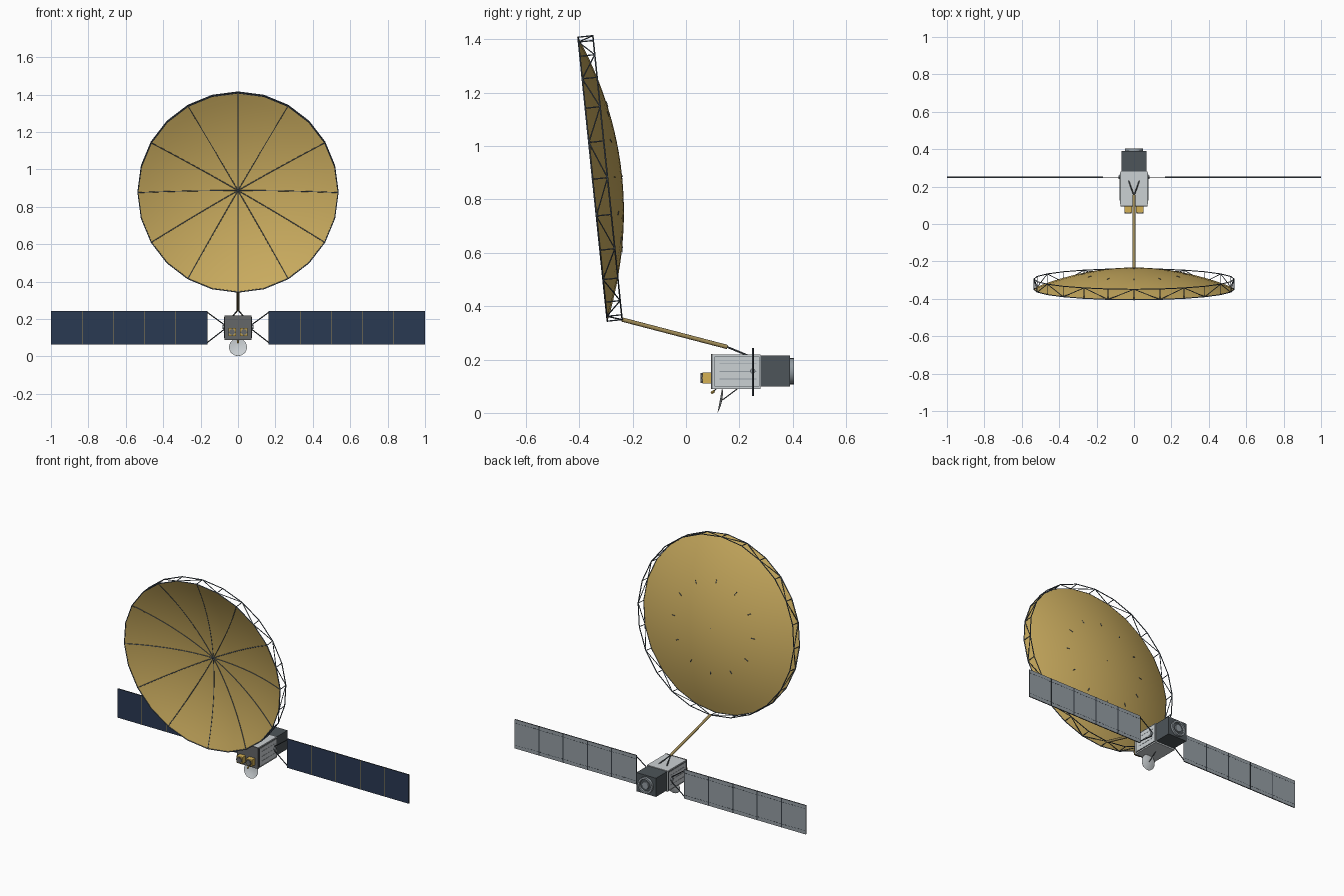
import bpy, bmesh, math
from mathutils import Vector, Matrix

if "Cube" in bpy.data.objects:
    bpy.data.objects.remove(bpy.data.objects["Cube"])


def material(name, r, g, b):
    m = bpy.data.materials.new(name)
    m.use_nodes = True
    m.diffuse_color = (r, g, b, 1)
    m.node_tree.nodes["Principled BSDF"].inputs["Base Color"].default_value = (r, g, b, 1)
    return m


GOLD = material("gold mesh", 0.61, 0.425, 0.118)
FEED = material("bright gold", 0.66, 0.44, 0.09)
DARK = material("dark frame", 0.035, 0.045, 0.057)
TRUSS = material("slate blue truss", 0.085, 0.11, 0.14)
TAN = material("tan boom", 0.34, 0.25, 0.09)
NAVY = material("navy cells", 0.023, 0.041, 0.086)
BACK = material("panel back grey", 0.30, 0.34, 0.37)
LIGHT = material("light grey", 0.60, 0.635, 0.655)
SLATE = material("slate grey", 0.075, 0.09, 0.10)
GREY = material("mid grey", 0.13, 0.135, 0.14)


def finish(name, bm, *mats, smooth=None):
    bmesh.ops.recalc_face_normals(bm, faces=bm.faces)
    mesh = bpy.data.meshes.new(name)
    bm.to_mesh(mesh)
    bm.free()
    ob = bpy.data.objects.new(name, mesh)
    bpy.context.collection.objects.link(ob)
    for m in mats:
        mesh.materials.append(m)
    if smooth:
        bpy.ops.object.select_all(action="DESELECT")
        ob.select_set(True)
        bpy.context.view_layer.objects.active = ob
        bpy.ops.object.shade_smooth_by_angle(angle=math.radians(smooth))
    return ob


def add_box(bm, lo, hi):
    lo, hi = Vector(lo), Vector(hi)
    mat = Matrix.Translation((lo + hi) / 2) @ Matrix.Diagonal((*(hi - lo), 1))
    bmesh.ops.create_cube(bm, size=1, matrix=mat)


def boxes(name, mat, *pairs):
    bm = bmesh.new()
    for lo, hi in pairs:
        add_box(bm, lo, hi)
    return finish(name, bm, mat)


def rods(name, mat, pairs, radius, sides=6):
    bm = bmesh.new()
    for a, b in pairs:
        a, b = Vector(a), Vector(b)
        d = b - a
        turn = d.to_track_quat("Z", "Y").to_matrix().to_4x4()
        bmesh.ops.create_cone(bm, cap_ends=True, segments=sides, radius1=radius, radius2=radius,
                              depth=d.length, matrix=Matrix.Translation((a + b) / 2) @ turn)
    return finish(name, bm, mat, smooth=40 if sides > 6 else None)


def lathe(name, mat, profile, centre, axis, sides=24):
    """Revolve (radius, height) pairs around an axis through centre."""
    turn = Matrix.Translation(centre) @ Vector(axis).to_track_quat("Z", "Y").to_matrix().to_4x4()
    bm = bmesh.new()
    loops = []
    for r, h in profile:
        if r == 0:
            loops.append([bm.verts.new(turn @ Vector((0, 0, h)))] * sides)
        else:
            loops.append([bm.verts.new(turn @ Vector((r * math.cos(t), r * math.sin(t), h)))
                          for t in (math.tau * i / sides for i in range(sides))])
    for p, q in zip(loops, loops[1:]):
        for i in range(sides):
            j = (i + 1) % sides
            bm.faces.new(dict.fromkeys((p[i], p[j], q[j], q[i])))
    return finish(name, bm, mat, smooth=35)


# Main reflector: shallow bowl opening toward the front
R, DEPTH, SIDES = 0.535, 0.11, 24
CENTRE = Vector((0, -0.35, 0.876))
UP = Vector((0, -0.11, 1.065)).normalized()
AXIS = Vector((0, UP.z, -UP.y))


def on_dish(r, i, d):
    t = math.tau * i / SIDES
    return CENTRE + Vector((r * math.cos(t), 0, 0)) + UP * (r * math.sin(t)) + AXIS * d


def bowl(f):
    return DEPTH * (1 - f * f)


STEPS = 12
bm = bmesh.new()
tip = bm.verts.new(on_dish(0, 0, DEPTH))
prev = None
for k in range(1, STEPS + 1):
    f = k / STEPS
    ring = [bm.verts.new(on_dish(R * f, i, bowl(f))) for i in range(SIDES)]
    for i in range(SIDES):
        j = (i + 1) % SIDES
        bm.faces.new((prev[i], prev[j], ring[j], ring[i]) if prev else (tip, ring[j], ring[i]))
    prev = ring
reflector = finish("reflector", bm, GOLD, smooth=40)
shell = reflector.modifiers.new("thickness", "SOLIDIFY")
shell.thickness, shell.offset, shell.use_rim = 0.002, 0, False

# Twelve ribs on the bowl, with pins through its back
ribs, pins = [], []
for i in range(0, SIDES, 2):
    pts = [on_dish(R * k / STEPS, i, bowl(k / STEPS) - 0.0016) for k in range(STEPS + 1)]
    ribs += zip(pts, pts[1:])
    pins.append((on_dish(R * 0.49, i, bowl(0.49) + 0.001), on_dish(R * 0.53, i, bowl(0.53) + 0.001)))
pins.append((on_dish(0, 0, DEPTH - 0.01), on_dish(0, 0, DEPTH + 0.004)))
rods("reflector_ribs", TRUSS, ribs, 0.0022)
rods("rib_pins", TRUSS, pins, 0.0024)

# Rim truss: two hoops, posts and alternating diagonals
hoops, web = [], []
for i in range(SIDES):
    a, b = on_dish(R, i, 0), on_dish(R, i + 1, 0)
    c, d = on_dish(R, i, 0.056), on_dish(R, i + 1, 0.056)
    hoops += [(a, b), (c, d)]
    web += [(a, c), (a, d) if i % 2 else (b, c)]
rods("truss_hoops", TRUSS, hoops, 0.003)
rods("truss_web", TRUSS, web, 0.0024)

# Boom and its fork
rods("reflector_boom", TAN, [((0, -0.24, 0.35), (0, 0.155, 0.247))], 0.008, 10)
rods("boom_fork", SLATE, [((0, 0.15, 0.249), (s * 0.028, 0.23, 0.216)) for s in (-1, 1)], 0.0035)


# Spacecraft body
def both_sides(inner, outer, lo, hi):
    """Mirrored pair of plates between two distances from the middle."""
    return [((min(s * inner, s * outer), *lo), (max(s * inner, s * outer), *hi)) for s in (-1, 1)]


boxes("body", LIGHT, ((-0.071, 0.1, 0.09), (0.071, 0.28, 0.219)))
boxes("front_plate", GREY, ((-0.073, 0.093, 0.089), (0.073, 0.1, 0.22)))
boxes("side_frames", SLATE, *both_sides(0.07, 0.0745, (0.106, 0.098), (0.276, 0.212)))
boxes("side_plates", LIGHT, *both_sides(0.0745, 0.076, (0.108, 0.1), (0.274, 0.21)))
boxes("side_grooves", BACK, *[p for z in (0.126, 0.154, 0.185)
                              for p in both_sides(0.076, 0.077, (0.125, z), (0.265, z + 0.0025))])
boxes("rear_module", SLATE, ((-0.067, 0.28, 0.099), (0.067, 0.39, 0.215)))
REAR, BACKWARD = (0, 0.387, 0.156), (0, 1, 0)
lathe("rear_ring", BACK, [(0, 0), (0.049, 0), (0.049, 0.017), (0.038, 0.017), (0.036, 0.005), (0, 0.005)],
      REAR, BACKWARD)
lathe("rear_recess", SLATE, [(0, 0.004), (0.0365, 0.004), (0.0365, 0.008), (0, 0.008)], REAR, BACKWARD)
lathe("rear_nozzle", BACK, [(0, 0.005), (0.024, 0.005), (0.021, 0.013), (0, 0.013)], REAR, BACKWARD)

# Pair of front feeds with notched dark caps inside a gold border
feeds, caps = [], []
for x in (-0.032, 0.032):
    feeds.append(((x - 0.02, 0.061, 0.11), (x + 0.02, 0.095, 0.151)))
    caps += [((x - w, 0.055, 0.1305 - h), (x + w, 0.062, 0.1305 + h))
             for w, h in ((0.013, 0.013), (0.019, 0.004), (0.004, 0.019))]
boxes("front_feeds", FEED, *feeds)
boxes("feed_caps", GREY, *caps)

# Small dish under the body
dish_axis = Vector((0, -0.98, 0.18)).normalized()
small = Vector((0, 0.136, 0.048))
lathe("small_dish", LIGHT, [(0, 0), (0.025, 0.002), (0.048, 0.008), (0.048, 0.009), (0.025, 0.0035), (0, 0.0015)],
      small, dish_axis)
rods("small_dish_strut", SLATE, [(small, (0, 0.195, 0.092)), ((0, 0.115, 0.092), (0, 0.1, 0.078))], 0.002)
rods("small_dish_feed", FEED, [((0, 0.106, 0.082), (0, 0.094, 0.074))], 0.005, 8)

# Solar wings: five panels a side, coloured by facing
Y, ROOT, WIDTH, LOW, HIGH = 0.25, 0.166, 0.1668, 0.063, 0.243


def wing_panels(name, pairs):
    bm = bmesh.new()
    for lo, hi in pairs:
        add_box(bm, lo, hi)
    bmesh.ops.recalc_face_normals(bm, faces=bm.faces)
    bm.normal_update()
    for f in bm.faces:
        f.material_index = 0 if f.normal.y < -0.5 else 1 if f.normal.y > 0.5 else 2
    return finish(name, bm, NAVY, BACK, DARK)


for side, s in (("left", 1), ("right", -1)):
    panels, seams, hinges, dashes = [], [], [], []
    for k in range(5):
        a = ROOT + k * WIDTH
        span = sorted((s * a, s * (a + WIDTH)))
        panels.append(((span[0], Y - 0.003, LOW), (span[1], Y + 0.003, HIGH)))
        if k:
            seams.append(((s * a - 0.0014, Y - 0.0035, LOW), (s * a + 0.0014, Y - 0.002, HIGH)))
            hinges.append(((s * a - 0.003, Y + 0.002, LOW), (s * a + 0.003, Y + 0.004, HIGH)))
        for n in range(8):
            x = s * (a + WIDTH * (n + 0.5) / 8)
            dashes += [((x - 0.006, Y + 0.0025, z), (x + 0.006, Y + 0.0034, z + 0.003)) for z in (0.083, 0.22)]
    wing_panels(side + "_wing_panels", panels)
    boxes(side + "_wing_seams", TAN, *seams)
    boxes(side + "_wing_hinges", DARK, *hinges)
    boxes(side + "_wing_dashes", DARK, *dashes)
    # Yoke from the body to the wing corners
    rods(side + "_yoke", DARK, [((s * 0.073, Y, 0.157 + v * 0.012), (s * ROOT, Y, 0.155 + v * 0.082))
                                for v in (-1, 1)]
         + [((s * ROOT, Y, LOW), (s * ROOT, Y, HIGH))], 0.003)
    rods(side + "_wing_hub", BACK, [((s * 0.07, Y, 0.157), (s * 0.083, Y, 0.157))], 0.01, 12)
